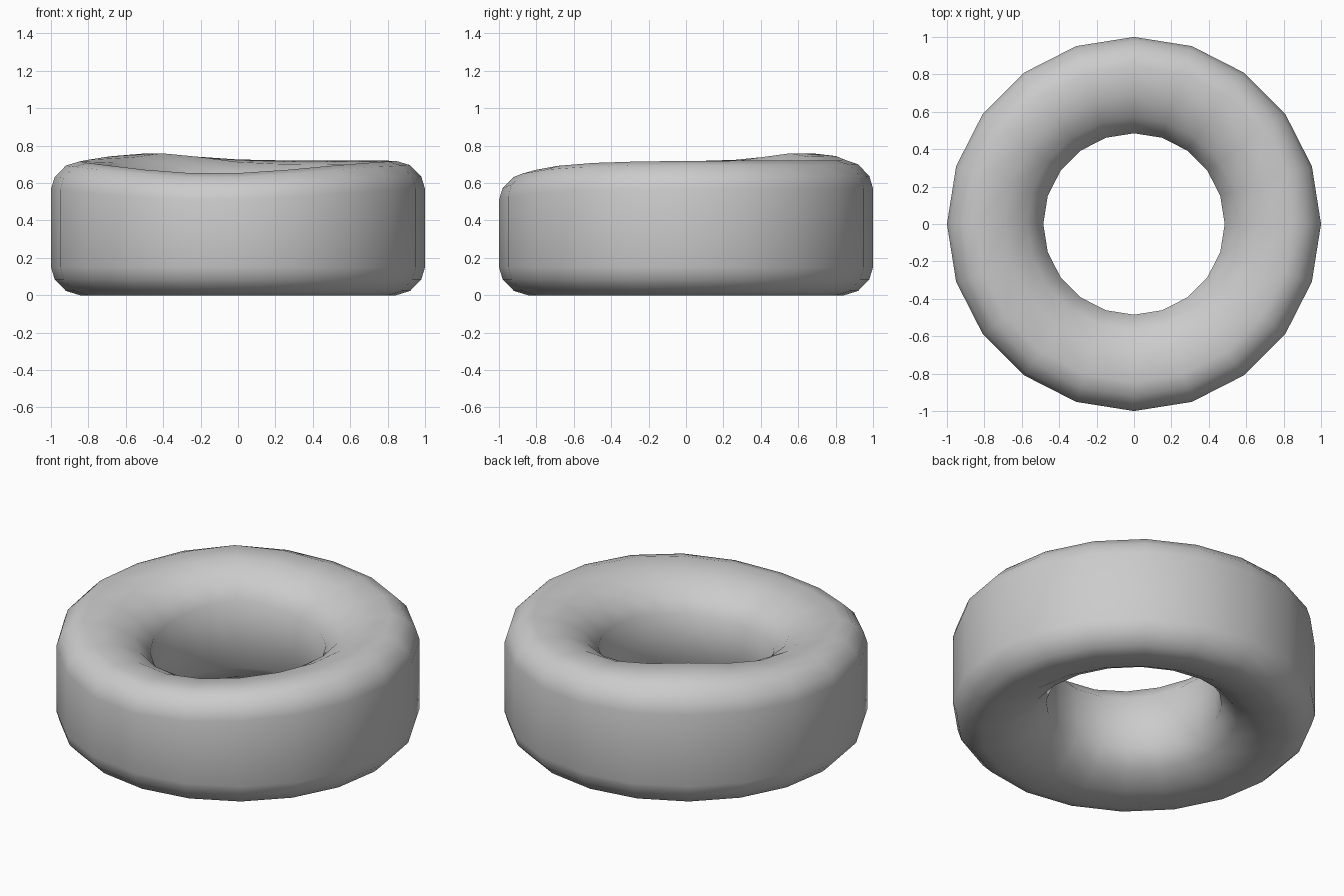
import bpy, bmesh
from math import cos, sin, exp, pi

if "Cube" in bpy.data.objects:
    bpy.data.objects.remove(bpy.data.objects["Cube"])

SIDES = 20
MID = 0.36

# Upper half of the cross-section (radius, height), mirrored about mid height
upper = [(0.485, 0.54), (0.57, 0.635), (0.69, 0.70), (0.845, 0.72),
         (0.92, 0.697), (0.98, 0.635), (1.0, 0.57)]
profile = upper + [(r, 2 * MID - z) for r, z in reversed(upper)]


def blob(x, y, cx, cy, height, spread):
    return height * exp(-((x - cx) ** 2 + (y - cy) ** 2) / (2 * spread ** 2))


def unevenness(x, y):
    # Raised lump at the back left, shallow sag along the front
    return (blob(x, y, -0.36, 0.50, 0.063, 0.23)
            + blob(x, y, -0.12, -0.78, -0.07, 0.46))


# Revolve the profile around z into a closed ring
bm = bmesh.new()
rings = []
for i in range(SIDES):
    a = 2 * pi * i / SIDES
    ring = []
    for r, z in profile:
        x, y = r * cos(a), r * sin(a)
        if z > MID:
            z += unevenness(x, y)
        ring.append(bm.verts.new((x, y, z)))
    rings.append(ring)

n = len(profile)
for i in range(SIDES):
    p, q = rings[i], rings[(i + 1) % SIDES]
    for j in range(n):
        k = (j + 1) % n
        bm.faces.new((p[j], p[k], q[k], q[j]))
bmesh.ops.recalc_face_normals(bm, faces=bm.faces)

mesh = bpy.data.meshes.new("ring_body")
bm.to_mesh(mesh)
bm.free()
ring_body = bpy.data.objects.new("ring_body", mesh)
bpy.context.collection.objects.link(ring_body)
for f in mesh.polygons:
    f.use_smooth = True
